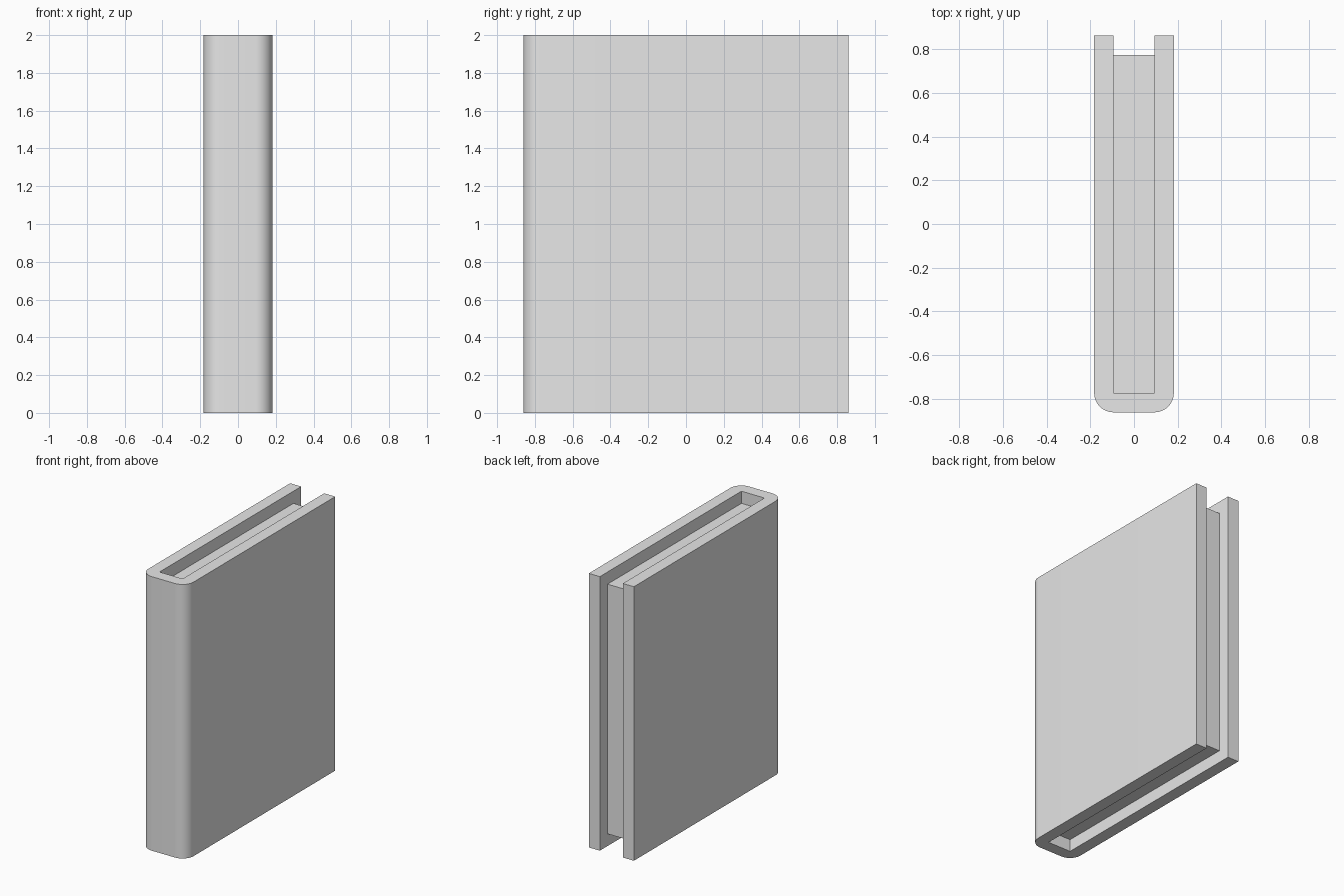
import bpy
import bmesh
from math import cos, sin, pi, radians

if "Cube" in bpy.data.objects:
    bpy.data.objects.remove(bpy.data.objects["Cube"], do_unlink=True)

HALF_W, HALF_D, HEIGHT = 0.182, 0.861, 2.0
BOARD = 0.089          # cover thickness and page setback
IN_W, IN_D = HALF_W - BOARD, HALF_D - BOARD

grey = bpy.data.materials.new("plain grey")
grey.use_nodes = True
grey.diffuse_color = (0.8, 0.8, 0.8, 1)
grey.node_tree.nodes["Principled BSDF"].inputs["Base Color"].default_value = (0.8, 0.8, 0.8, 1)


def extrude_profile(name, profile, z0, z1):
    """Extrude a closed xy outline from z0 to z1."""
    bm = bmesh.new()
    face = bm.faces.new([bm.verts.new((x, y, z0)) for x, y in profile])
    top = bmesh.ops.extrude_face_region(bm, geom=[face], use_keep_orig=True)
    verts = [v for v in top["geom"] if isinstance(v, bmesh.types.BMVert)]
    bmesh.ops.translate(bm, verts=verts, vec=(0, 0, z1 - z0))
    bmesh.ops.recalc_face_normals(bm, faces=bm.faces)
    mesh = bpy.data.meshes.new(name)
    bm.to_mesh(mesh)
    bm.free()
    mesh.materials.append(grey)
    obj = bpy.data.objects.new(name, mesh)
    bpy.context.collection.objects.link(obj)
    return obj


# Cover: U-shaped outline with a rounded spine, mirrored left to right
STEPS = 12
half = [(IN_W, -IN_D), (IN_W, HALF_D), (HALF_W, HALF_D)]
for i in range(STEPS + 1):
    a = -pi / 2 * i / STEPS
    half.append((IN_W + BOARD * cos(a), -IN_D + BOARD * sin(a)))
cover = extrude_profile("cover", half + [(-x, y) for x, y in reversed(half)], 0, HEIGHT)

# Page block: set back from the top, bottom and open edge
pages = extrude_profile(
    "page_block",
    [(-IN_W, -IN_D), (IN_W, -IN_D), (IN_W, IN_D), (-IN_W, IN_D)],
    BOARD, HEIGHT - BOARD)

# Smooth the rounded spine, keep the other edges sharp
bpy.ops.object.select_all(action="DESELECT")
cover.select_set(True)
bpy.context.view_layer.objects.active = cover
bpy.ops.object.shade_smooth_by_angle(angle=radians(30))
